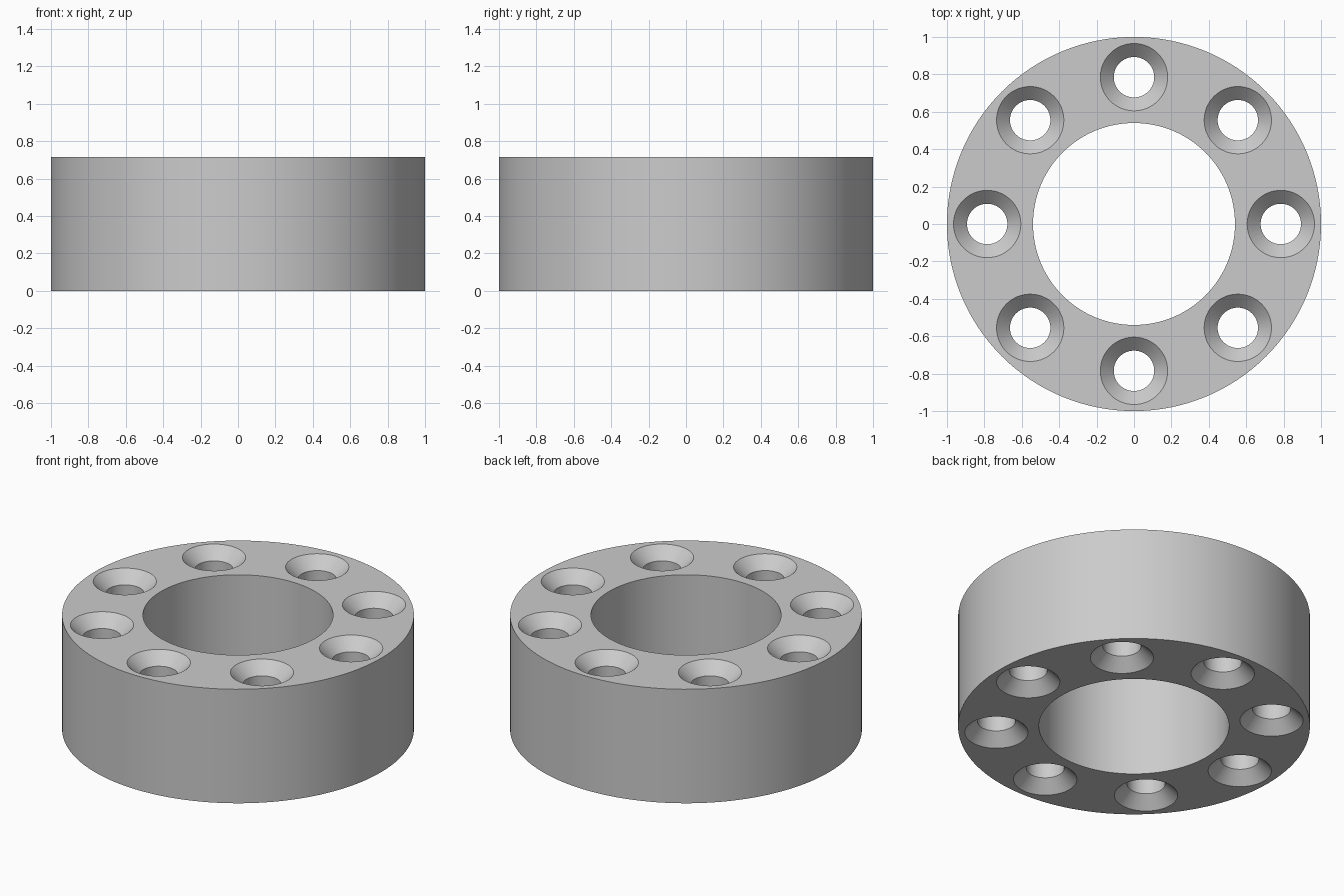
import bpy
import bmesh
from math import cos, sin, pi, radians

cube = bpy.data.objects.get("Cube")
if cube:
    bpy.data.objects.remove(cube)

HEIGHT = 0.715
OUTER, BORE = 1.0, 0.54
HOLES, HOLE_CIRCLE = 8, 0.785
HOLE_R, SINK = 0.108, 0.072      # hole radius, countersink depth (45 degrees)
OVER = 0.04                      # how far the cutters reach past the faces

grey = bpy.data.materials.new("plain grey")
grey.use_nodes = True
grey.diffuse_color = (0.6, 0.6, 0.6, 1)
grey.node_tree.nodes["Principled BSDF"].inputs["Base Color"].default_value = (0.6, 0.6, 0.6, 1)


def lathe(bm, profile, segments, cx=0, cy=0, closed=False):
    """Revolve (radius, z) points about a vertical axis; cap the ends if open."""
    rings = [[bm.verts.new((cx + r * cos(2 * pi * i / segments),
                            cy + r * sin(2 * pi * i / segments), z))
              for i in range(segments)] for r, z in profile]
    pairs = list(zip(rings, rings[1:]))
    if closed:
        pairs.append((rings[-1], rings[0]))
    else:
        bm.faces.new(rings[0])
        bm.faces.new(rings[-1])
    for a, b in pairs:
        for i in range(segments):
            j = (i + 1) % segments
            bm.faces.new((a[i], a[j], b[j], b[i]))


def make_object(name, bm):
    bmesh.ops.recalc_face_normals(bm, faces=bm.faces)
    mesh = bpy.data.meshes.new(name)
    bm.to_mesh(mesh)
    bm.free()
    mesh.materials.append(grey)
    obj = bpy.data.objects.new(name, mesh)
    bpy.context.collection.objects.link(obj)
    return obj


# Thick ring body
bm = bmesh.new()
lathe(bm, [(OUTER, 0), (OUTER, HEIGHT), (BORE, HEIGHT), (BORE, 0)], 128, closed=True)
ring = make_object("flange_ring", bm)

# Spool-shaped cutters: through holes countersunk on both faces
bm = bmesh.new()
wide = HOLE_R + SINK + OVER
spool = [(wide, -OVER), (HOLE_R, SINK), (HOLE_R, HEIGHT - SINK), (wide, HEIGHT + OVER)]
for k in range(HOLES):
    a = 2 * pi * k / HOLES
    lathe(bm, spool, 64, HOLE_CIRCLE * cos(a), HOLE_CIRCLE * sin(a))
cutter = make_object("bolt_hole_cutter", bm)
cutter.hide_render = True

# Cut the bolt holes and drop the cutter
cut = ring.modifiers.new("bolt holes", 'BOOLEAN')
cut.operation = 'DIFFERENCE'
cut.solver = 'EXACT'
cut.object = cutter
bpy.ops.object.select_all(action='DESELECT')
ring.select_set(True)
bpy.context.view_layer.objects.active = ring
bpy.ops.object.modifier_apply(modifier=cut.name)
bpy.data.objects.remove(cutter)

# Smooth walls with crisp rims
bpy.ops.object.shade_smooth_by_angle(angle=radians(30))
